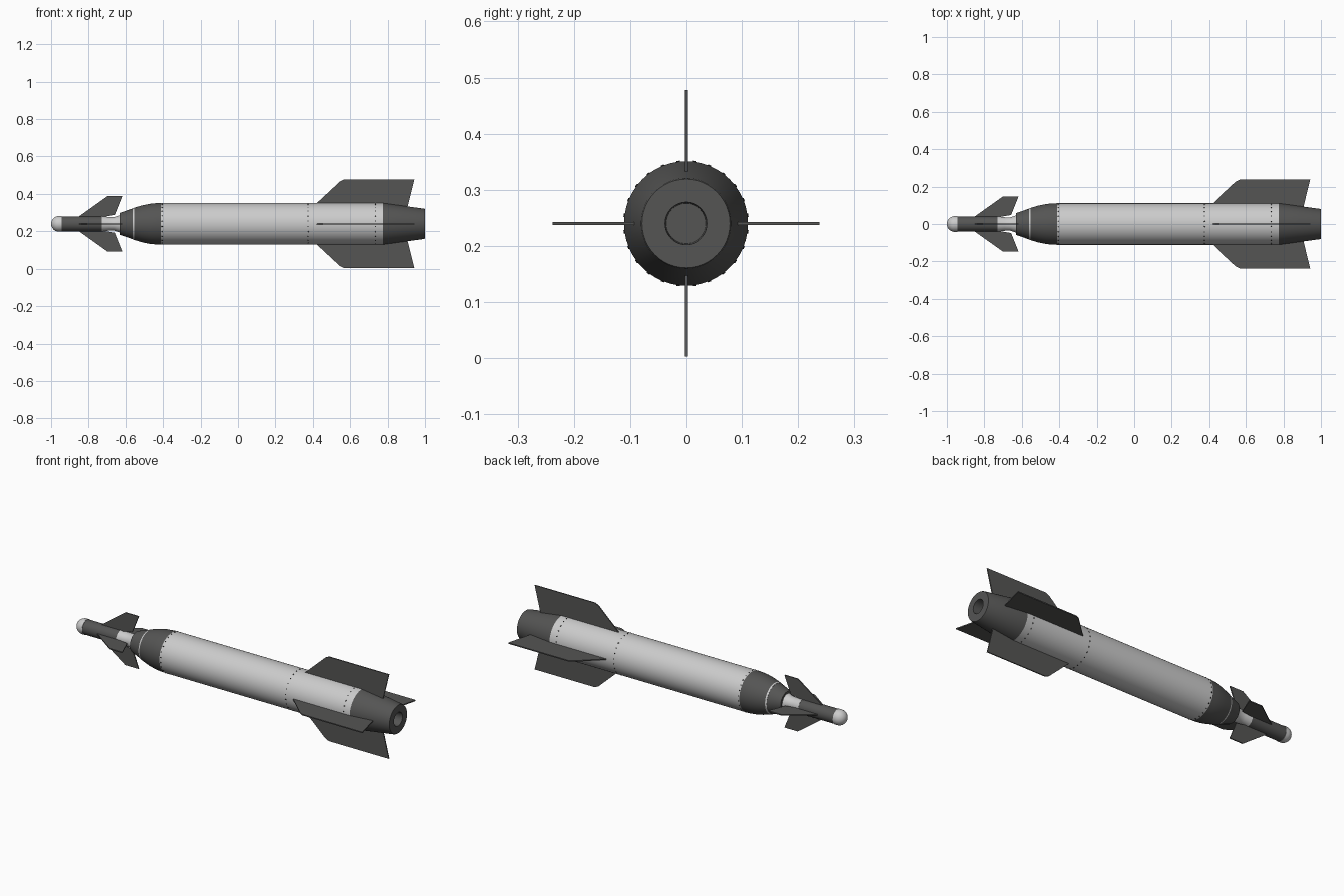
import bpy, bmesh
from math import sin, cos, pi, radians
from mathutils import Matrix, Vector

if "Cube" in bpy.data.objects:
    bpy.data.objects.remove(bpy.data.objects["Cube"])

CZ = 0.24      # height of the long axis
SEG = 48


def mat(name, c):
    m = bpy.data.materials.new(name)
    m.diffuse_color = (c, c, c * 0.98, 1)
    m.use_nodes = True
    m.node_tree.nodes["Principled BSDF"].inputs["Base Color"].default_value = m.diffuse_color
    return m


DARK = mat("dark_grey", 0.09)
LIGHT = mat("off_white", 0.8)
BLACK = mat("rivet_black", 0.03)


def finish(bm, name, material, smooth=True):
    bmesh.ops.recalc_face_normals(bm, faces=bm.faces)
    me = bpy.data.meshes.new(name)
    bm.to_mesh(me)
    bm.free()
    ob = bpy.data.objects.new(name, me)
    ob.location.z = CZ
    bpy.context.collection.objects.link(ob)
    me.materials.append(material)
    if smooth:
        bpy.ops.object.select_all(action='DESELECT')
        ob.select_set(True)
        bpy.context.view_layer.objects.active = ob
        bpy.ops.object.shade_smooth_by_angle(angle=radians(25))
    return ob


def lathe(name, profile, material):
    """Spin (x, radius) points round the X axis."""
    bm = bmesh.new()
    vs = [bm.verts.new((x, 0, r)) for x, r in profile]
    es = [bm.edges.new(p) for p in zip(vs, vs[1:])]
    bmesh.ops.spin(bm, geom=vs + es, cent=(0, 0, 0), axis=(1, 0, 0),
                   angle=2 * pi, steps=SEG, use_duplicate=False)
    bmesh.ops.remove_doubles(bm, verts=bm.verts, dist=1e-5)
    return finish(bm, name, material)


def fins(name, outline, half):
    """Four plates round the axis from one (x, radius) outline."""
    for i in range(4):
        rot = Matrix.Rotation(i * pi / 2, 3, 'X')
        bm = bmesh.new()
        a, b = ([bm.verts.new(rot @ Vector((x, s * half, r))) for x, r in outline]
                for s in (-1, 1))
        bm.faces.new(a)
        bm.faces.new(b[::-1])
        n = len(a)
        for k in range(n):
            bm.faces.new((a[k], b[k], b[(k + 1) % n], a[(k + 1) % n]))
        finish(bm, f"{name}_{i + 1}", DARK, False)


# Nose: rounded tip, dark tube, pale neck
tip = [(-0.958 - 0.042 * cos(t * pi / 16), 0.042 * sin(t * pi / 16)) for t in range(9)]
lathe("nose_tip", tip + [(-0.945, 0.042), (-0.945, 0.0)], LIGHT)
lathe("nose_tube", [(-0.945, 0), (-0.945, 0.04), (-0.73, 0.04), (-0.73, 0)], DARK)
lathe("neck", [(-0.73, 0), (-0.73, 0.041), (-0.69, 0.036), (-0.66, 0.036),
               (-0.63, 0.046), (-0.63, 0)], LIGHT)

# Shoulder: cone, thin pale ring, curved collar
lathe("front_cone", [(-0.632, 0), (-0.632, 0.058), (-0.562, 0.082), (-0.562, 0)], DARK)
lathe("collar_ring", [(-0.562, 0), (-0.562, 0.083), (-0.554, 0.086), (-0.554, 0)], LIGHT)
lathe("shoulder", [(-0.554, 0), (-0.554, 0.086), (-0.51, 0.099), (-0.47, 0.107),
                   (-0.44, 0.11), (-0.412, 0.111), (-0.412, 0)], DARK)

# Main tube
lathe("body", [(-0.412, 0), (-0.412, 0.111), (0.775, 0.111), (0.775, 0)], LIGHT)

# Tapered tail with recessed end
lathe("tail_cone", [(0.775, 0), (0.775, 0.111), (0.995, 0.081), (1.0, 0.079),
                    (1.0, 0.038), (0.95, 0.036), (0.95, 0)], DARK)

# Fins
fins("front_fin", [(-0.85, 0.03), (-0.85, 0.041), (-0.70, 0.148), (-0.617, 0.148),
                   (-0.657, 0.048), (-0.73, 0.036), (-0.73, 0.03)], 0.003)
fins("tail_fin", [(0.42, 0.095), (0.42, 0.11), (0.545, 0.226), (0.568, 0.2375),
                  (0.943, 0.2375), (0.904, 0.08), (0.775, 0.095)], 0.003)

# Rivet rings
for n, x in enumerate((-0.405, 0.375, 0.735)):
    bm = bmesh.new()
    for k in range(24):
        rot = Matrix.Rotation((k + 0.5) * 2 * pi / 24, 4, 'X')
        bmesh.ops.create_cone(
            bm, cap_ends=True, segments=8, radius1=0.004, radius2=0.003, depth=0.004,
            matrix=rot @ Matrix.Translation((x, 0, 0.1105)))
    finish(bm, f"rivet_ring_{n + 1}", BLACK, False)
